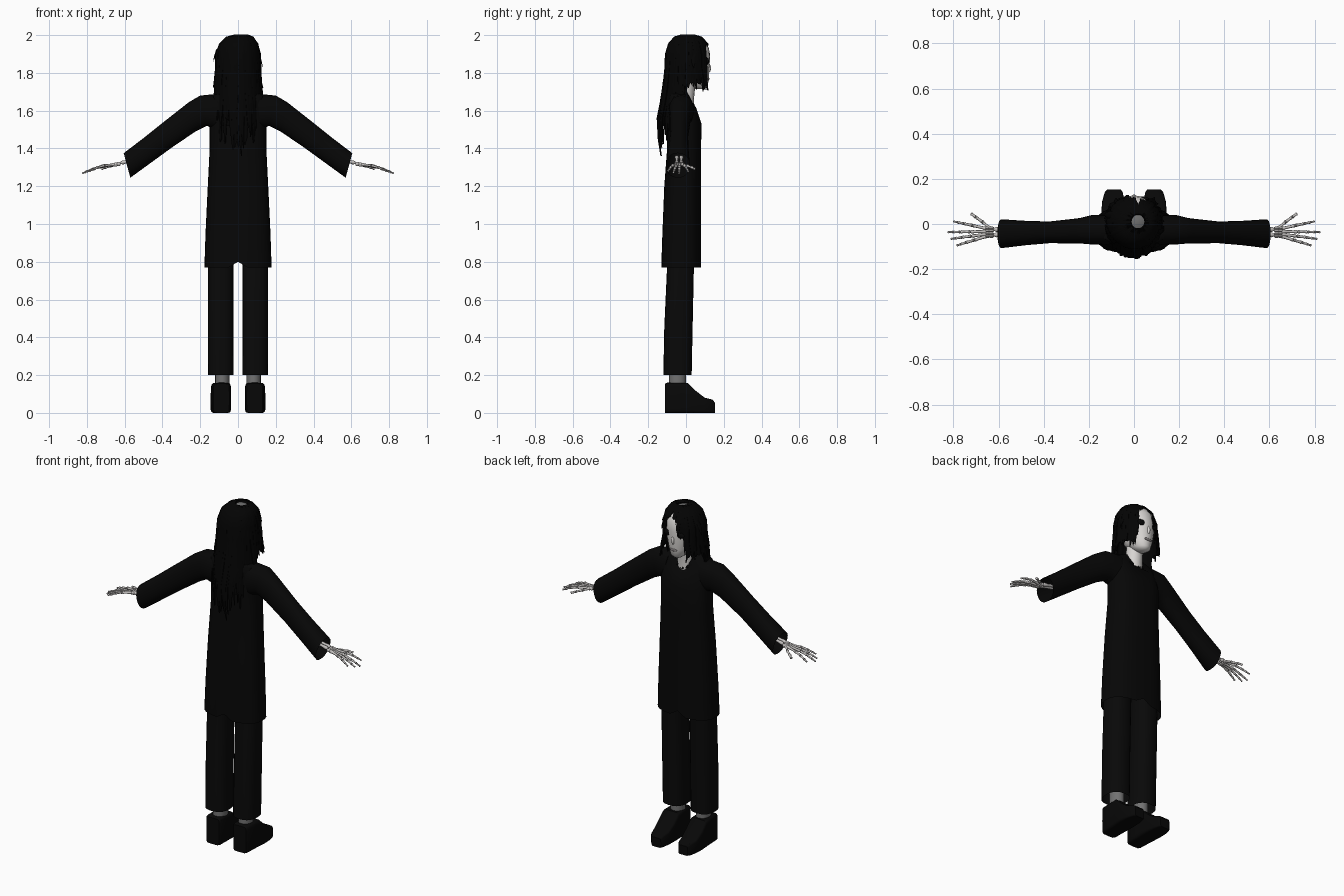
import bpy, bmesh, math, random
from mathutils import Vector as V

if "Cube" in bpy.data.objects:
    bpy.data.objects.remove(bpy.data.objects["Cube"])

random.seed(4)


def material(name, r, g, b):
    m = bpy.data.materials.new(name)
    m.diffuse_color = (r, g, b, 1)
    m.use_nodes = True
    m.node_tree.nodes["Principled BSDF"].inputs["Base Color"].default_value = m.diffuse_color
    return m


CLOTH = material("black cloth", .002, .002, .002)
TROUSER = material("charcoal cloth", .0026, .0026, .0026)
LEATHER = material("black leather", .0022, .0022, .0022)
HAIR = material("black hair", .001, .001, .001)
SKIN = material("pale skin", .68, .66, .64)
ANKLE = material("grey skin", .17, .17, .17)
BONE = material("bone", .55, .53, .52)
DARK = material("eye black", .002, .002, .002)
LIP = material("grey lips", .22, .2, .2)


def ring(c, u, v, n=20, p=2.0):
    """Superellipse of points around c, spanned by u and v."""
    pts = []
    for i in range(n):
        a = 2 * math.pi * i / n
        s, t = math.sin(a), math.cos(a)
        pts.append(V(c) + V(u) * math.copysign(abs(s) ** (2 / p), s)
                   + V(v) * math.copysign(abs(t) ** (2 / p), t))
    return pts


def skin_rings(bm, rings, caps=(True, True)):
    """Bridge successive rings of equal size."""
    vs = [[bm.verts.new(p) for p in r] for r in rings]
    n = len(vs[0])
    for a, b in zip(vs, vs[1:]):
        for i in range(n):
            j = (i + 1) % n
            bm.faces.new((a[i], a[j], b[j], b[i]))
    if caps[0]:
        bm.faces.new(vs[0])
    if caps[1]:
        bm.faces.new(vs[-1])


def finish(bm, name, mat, angle=40):
    bmesh.ops.recalc_face_normals(bm, faces=bm.faces[:])
    me = bpy.data.meshes.new(name)
    bm.to_mesh(me)
    bm.free()
    me.materials.append(mat)
    ob = bpy.data.objects.new(name, me)
    bpy.context.collection.objects.link(ob)
    bpy.ops.object.select_all(action='DESELECT')
    ob.select_set(True)
    bpy.context.view_layer.objects.active = ob
    bpy.ops.object.shade_smooth_by_angle(angle=math.radians(angle))
    return ob


def loft(name, rings, mat, caps=(True, True), angle=40):
    bm = bmesh.new()
    skin_rings(bm, rings, caps)
    return finish(bm, name, mat, angle)


def level(z, rx, y0, y1, n=32, p=2.0, x=0):
    return ring((x, (y0 + y1) / 2, z), (rx, 0, 0), (0, (y1 - y0) / 2, 0), n, p)


def ball(name, c, r, mat):
    bm = bmesh.new()
    bmesh.ops.create_uvsphere(bm, u_segments=14, v_segments=8, radius=1)
    for v in bm.verts:
        v.co = V(c) + V((v.co.x * r[0], v.co.y * r[1], v.co.z * r[2]))
    return finish(bm, name, mat, 80)


# Long tunic with split hem and V neckline
body = [level(*r, p=2.6) for r in (
    (.77, .178, -.13, .08), (.95, .172, -.125, .08), (1.2, .16, -.115, .08),
    (1.4, .15, -.1, .08), (1.53, .15, -.1, .082), (1.62, .15, -.1, .052),
    (1.675, .14, -.095, .025), (1.70, .1, -.09, .008), (1.715, .06, -.085, .004))]
for i in (0, 16):
    body[0][i].z = .80
for i, dz in ((0, .085), (1, .06), (31, .06), (2, .03), (30, .03)):
    for k, f in ((-1, 1), (-2, .87), (-3, .6)):
        body[k][i] += V((0, dz * (.5 if k > -3 else .2) * f, -dz * f))
loft("tunic", body, CLOTH, (False, False))

# Neck and head; the crown of the scalp is grey
loft("neck", [ring((0, y, z), (r, 0, 0), (0, r, 0), 16) for y, z, r in
              ((-.012, 1.6, .055), (-.008, 1.66, .05), (.0, 1.7, .046), (.01, 1.8, .045))], SKIN)
head = loft("head", [level(*r, n=24) for r in (
    (1.715, .022, .05, .10), (1.73, .042, .02, .115), (1.77, .063, -.04, .121),
    (1.82, .08, -.07, .124), (1.88, .088, -.08, .127), (1.93, .088, -.08, .122),
    (1.965, .07, -.06, .098), (1.985, .045, -.03, .065), (1.993, .015, .0, .03))], SKIN, angle=80)
head.data.materials.append(ANKLE)
for f in head.data.polygons:
    if f.center.z > 1.97:
        f.material_index = 1
ball("nose", (0, .121, 1.825), (.009, .011, .024), SKIN)
ball("mouth", (0, .118, 1.768), (.025, .006, .008), LIP)
for s, side in ((-1, "left"), (1, "right")):
    ball(side + "_eye", (s * .038, .111, 1.862), (.029, .011, .018), DARK)


# Hair: path runs from the crown over the skull and down
def hair_path(a, end, inset=0.0):
    dx, dy = math.sin(a), -math.cos(a)
    prof = [(.29, 1.996), (.62, 1.985), (.86, 1.955), (.99, 1.90), (1.02, 1.83),
            (1.09, 1.75), (1.2, 1.66), (1.36, 1.56), (1.32, 1.45), (1.14, 1.33)]
    pts = []
    for k, (f, z) in enumerate(prof):
        if z < end and k:
            f0, z0 = prof[k - 1]
            t = (z0 - end) / (z0 - z)
            f, z = f0 + (f - f0) * t, end
        fx = min(f, 1.14)
        shift = .025 * max(0, 1 - f)
        pts.append(V((dx * (.11 * fx - inset) + shift, .01 + dy * (.113 * f - inset), z - inset * .4)))
        if z == end:
            break
    return pts


def lock(bm, a, end, w, th=.008):
    pts = hair_path(a, end)
    out, side = V((math.sin(a), -math.cos(a), 0)), V((math.cos(a), math.sin(a), 0))
    rings = []
    lift = random.uniform(0, .008)
    for k, p in enumerate(pts):
        t = k / (len(pts) - 1)
        wk = w * (.45 + .55 * min(1, t * 4)) * (1 if t < .7 else 1 - (t - .7) * 2.8)
        j = V((random.uniform(-.005, .005), random.uniform(-.003, .003), 0)) * min(1, t * 2)
        o = out if k > 1 else V((out.x * .3, out.y * .3, .95))
        rings.append(ring(p + j + out * lift * t, side * wk, o * th * (1 - .5 * t), 6))
    skin_rings(bm, rings)


bm = bmesh.new()
for i in range(47):
    d = -140 + 280 * i / 46
    e = abs(d)
    if e < 15:
        end = random.uniform(1.335, 1.42)
    elif e < 66:
        end = random.uniform(1.41, 1.55)
    elif e < 85:
        end = random.uniform(1.55, 1.68)
    else:
        end = random.uniform(1.70, 1.745)
    lock(bm, math.radians(d), end, random.uniform(.012, .018))
# Fringe on both sides of the parting
for d, end in ((-145, 1.75), (-150, 1.86), (-156, 1.84), (-163, 1.86), (-169, 1.92), (-175, 1.945),
               (-181, 1.96), (145, 1.78), (151, 1.91), (157, 1.94), (164, 1.955)):
    lock(bm, math.radians(d), end, .013)
# Loose tufts standing off the sides
for s, z in ((-1, 1.86), (1, 1.83)):
    skin_rings(bm, [ring((s * x, .04, zz), (.006 * r, 0, 0), (0, .015 * r, 0), 6) for x, zz, r in
                    ((.085, 1.955, 1), (.112, z + .06, 1), (.122, z + .03, .8), (.131, z, .15))])
finish(bm, "hair_locks", HAIR, 50)

# Hair underlayer sheet, open at the face and crown
bm = bmesh.new()
grid = []
for i in range(41):
    d = -140 + 280 * i / 40
    end = 1.52 if abs(d) < 62 else (1.66 if abs(d) < 85 else 1.75)
    path = hair_path(math.radians(d), end, .004)
    path += [path[-1]] * (9 - len(path))
    grid.append([bm.verts.new(p) for p in path])
for a, b in zip(grid, grid[1:]):
    for k in range(8):
        bm.faces.new((a[k], b[k], b[k + 1], a[k + 1]))
bmesh.ops.remove_doubles(bm, verts=bm.verts[:], dist=.0002)
finish(bm, "hair_underlayer", HAIR, 60)


def bone(bm, p, q, r):
    """Slim shaft with knobbed ends."""
    p, q = V(p), V(q)
    d = (q - p).normalized()
    u = d.cross(V((0, 0, 1))).normalized()
    v = d.cross(u)
    skin_rings(bm, [ring(p.lerp(q, t), u * r * k, v * r * k, 8) for t, k in
                    ((0, .6), (.08, 1.1), (.25, .78), (.75, .7), (.92, 1), (1, .5))])


# Finger chains: knuckle y, tip (x, y, z)
FINGERS = [(-.014, (.80, .012, 1.278)), (-.032, (.825, -.036, 1.268)),
           (-.048, (.812, -.066, 1.272)), (-.062, (.785, -.095, 1.28))]

for s, side in ((-1, "left"), (1, "right")):
    # Flared sleeve: (top x, top z, bottom x, bottom z, centre y, half depth)
    rings = []
    for tx, tz, bx, bz, y, ry in ((.1, 1.69, .12, 1.5, -.025, .065), (.2, 1.68, .165, 1.52, -.025, .066),
                                  (.26, 1.645, .225, 1.49, -.03, .056), (.4, 1.535, .35, 1.405, -.037, .048),
                                  (.5, 1.455, .46, 1.325, -.04, .054), (.605, 1.375, .57, 1.245, -.043, .064)):
        top, bot = V((s * tx, y, tz)), V((s * bx, y, bz))
        rings.append(ring((top + bot) / 2, (0, ry, 0), (top - bot) / 2, 20, 2.2))
    loft(side + "_sleeve", rings, CLOTH, (True, False))

    # Skeletal hand with forearm bones, wrist and fingers
    bm = bmesh.new()
    for dy in (-.012, .012):
        bone(bm, (s * .48, -.036 + dy, 1.355), (s * .622, -.036 + dy, 1.323), .011)
    for x in (.632, .648):
        for y in (-.018, -.03, -.043, -.054):
            z = 1.318 - (x - .632) * .2
            skin_rings(bm, [ring((s * (x + dx), y, z), (0, .009 * k, 0), (0, 0, .011 * k), 6)
                            for dx, k in ((-.011, .5), (-.005, 1), (.005, 1), (.011, .5))])
    for ky, tip in FINGERS:
        root = V((.652, -.036 + (ky + .036) * .7, 1.315))
        tip = V(tip)
        prev = root
        for t, r in ((.42, .0088), (.68, .0078), (.86, .0068), (1, .0055)):
            nxt = root.lerp(tip, t) + V((0, 0, .009 * math.sin(math.pi * t)))
            bone(bm, (s * prev.x, prev.y, prev.z), (s * nxt.x, nxt.y, nxt.z), r)
            prev = nxt
    thumb = [(.64, -.018, 1.316), (.67, .008, 1.308), (.70, .03, 1.3), (.722, .046, 1.292)]
    for a, b in zip(thumb, thumb[1:]):
        bone(bm, (s * a[0], a[1], a[2]), (s * b[0], b[1], b[2]), .008)
    finish(bm, side + "_hand_bones", BONE, 50)

    # Trouser leg, bare ankle and shoe
    loft(side + "_trouser_leg", [level(z, rx, y0, y1, 20, 2.5, s * x) for z, x, rx, y0, y1 in (
        (.2, .091, .068, -.12, .03), (.45, .092, .068, -.115, .035),
        (.78, .092, .068, -.1, .042), (1.0, .08, .07, -.095, .045))], TROUSER, (False, True))
    loft(side + "_ankle", [level(z, .038, -.09, .0, 16, 2, s * .083) for z in (.1, .3)], ANKLE)
    loft(side + "_shoe", [ring((s * x, y, h / 2), (w, 0, 0), (0, 0, h / 2), 20, 8) for y, h, w, x in (
        (-.11, .155, .042, .088), (-.1, .16, .049, .088), (-.03, .16, .051, .089), (.01, .158, .053, .09),
        (.05, .118, .054, .091), (.1, .08, .05, .091), (.14, .07, .04, .09), (.153, .055, .03, .088))],
        LEATHER, angle=35)
